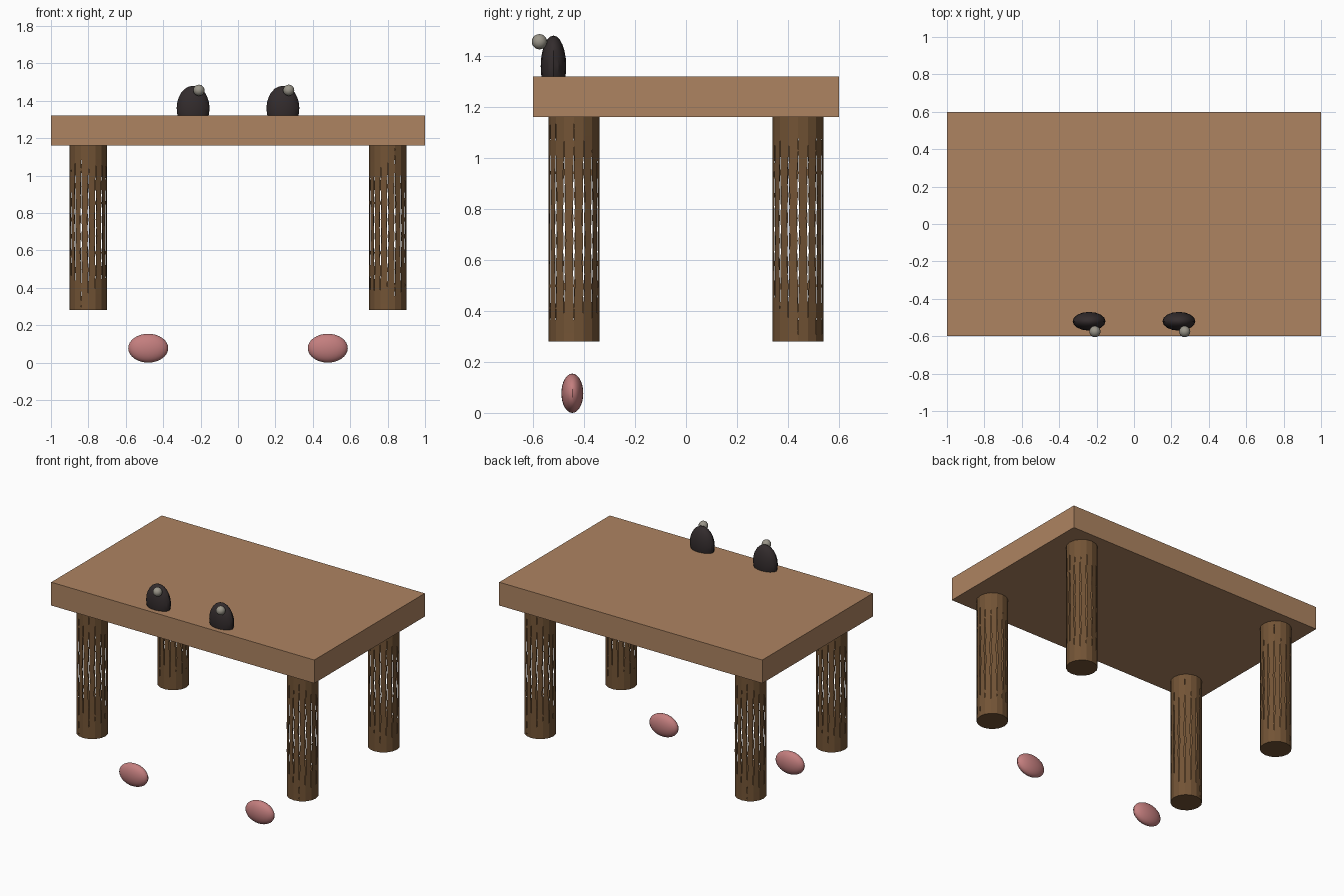
import bpy, bmesh, math

if "Cube" in bpy.data.objects:
    bpy.data.objects.remove(bpy.data.objects["Cube"])


def material(name, rgb):
    m = bpy.data.materials.new(name)
    m.diffuse_color = (*rgb, 1)
    m.use_nodes = True
    m.node_tree.nodes["Principled BSDF"].inputs["Base Color"].default_value = m.diffuse_color
    return m


WOOD = material("light_wood", (0.42, 0.23, 0.12))
BARK = material("dark_wood", (0.17, 0.088, 0.036))
PINK = material("pink", (0.55, 0.21, 0.21))
BLACK = material("black", (0.033, 0.025, 0.026))
GREY = material("grey", (0.32, 0.30, 0.25))


def ball(name, loc, radii, mat, segments, rings):
    bpy.ops.mesh.primitive_uv_sphere_add(segments=segments, ring_count=rings, radius=1, location=loc)
    ob = bpy.context.object
    ob.name = name
    ob.scale = radii
    bpy.ops.object.transform_apply(location=False, rotation=False, scale=True)
    bpy.ops.object.shade_smooth_by_angle(angle=math.radians(30))
    ob.data.materials.append(mat)
    return ob


def leg_mesh(radius, z0, z1, sides=16, rows=20, gap=0.09, wobble=0.03):
    """Hollow round leg made of staves, with thin wavy cracks that open at mid height."""
    bm = bmesh.new()
    step = 2 * math.pi / sides
    for s in range(sides):
        prev = None
        for r in range(rows + 1):
            t = r / rows
            open_by = gap * max(0, math.sin(math.pi * t)) ** 2 / 2
            wave = wobble * math.sin(10 * math.pi * t) * math.sin(math.pi * t)
            row = []
            for a in (s * step + open_by + wave, (s + 1) * step - open_by + wave):
                row.append(bm.verts.new((radius * math.cos(a), radius * math.sin(a), z0 + (z1 - z0) * t)))
            if prev:
                bm.faces.new((prev[0], prev[1], row[1], row[0])).smooth = True
            prev = row
    # end caps
    for z, order in ((z0, -1), (z1, 1)):
        ring = [bm.verts.new((radius * math.cos(i * step), radius * math.sin(i * step), z)) for i in range(sides)]
        bm.faces.new(ring[::order])
    me = bpy.data.meshes.new("leg")
    bm.to_mesh(me)
    bm.free()
    me.materials.append(BARK)
    return me


# table top
bpy.ops.mesh.primitive_cube_add(size=1, location=(0, 0, 1.24))
top = bpy.context.object
top.name = "table_top"
top.scale = (2, 1.2, 0.16)
bpy.ops.object.transform_apply(location=False, rotation=False, scale=True)
top.data.materials.append(WOOD)

# four legs
leg = leg_mesh(0.1, 0.28, 1.16)
for x, side in ((-0.8, "left"), (0.8, "right")):
    for y, end in ((-0.44, "front"), (0.44, "back")):
        ob = bpy.data.objects.new(f"{end}_{side}_leg", leg)
        ob.location = (x, y, 0)
        bpy.context.collection.objects.link(ob)

# eyes with highlights, and floating feet
for sx, side in ((-1, "left"), (1, "right")):
    ball(f"{side}_eye", (sx * 0.24, -0.52, 1.36), (0.088, 0.05, 0.12), BLACK, 16, 12)
    ball(f"{side}_eye_highlight", (sx * 0.24 + 0.031, -0.575, 1.456), (0.03, 0.03, 0.03), GREY, 16, 10)
    ball(f"{side}_foot", (sx * 0.48, -0.446, 0.077), (0.107, 0.043, 0.077), PINK, 24, 16)
